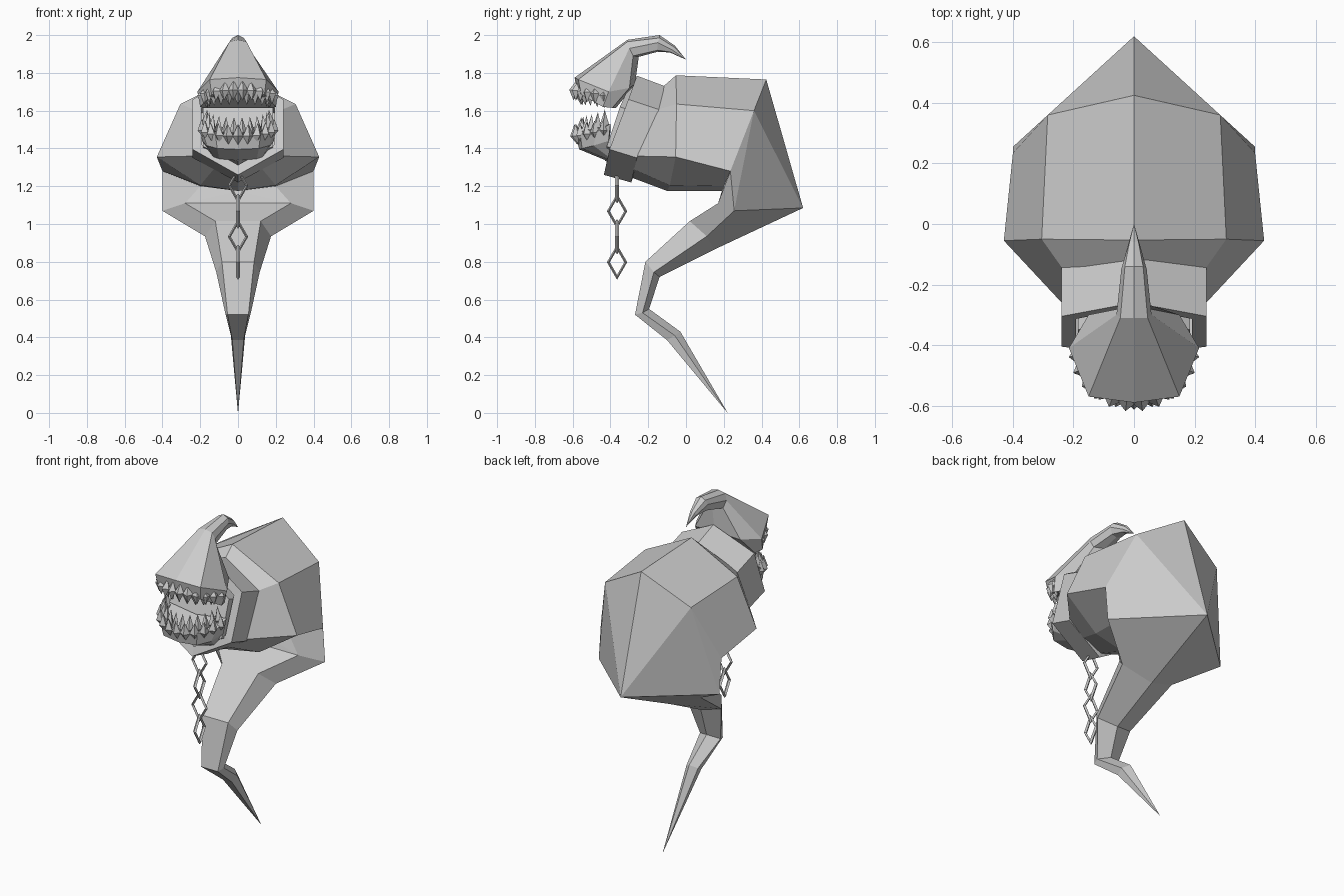
import bpy, bmesh, math
from mathutils import Matrix, Vector

if "Cube" in bpy.data.objects:
    bpy.data.objects.remove(bpy.data.objects["Cube"])

grey = bpy.data.materials.new("stone_grey")
grey.diffuse_color = (0.6, 0.6, 0.6, 1)
grey.use_nodes = True
grey.node_tree.nodes["Principled BSDF"].inputs["Base Color"].default_value = grey.diffuse_color


def finish(bm, name):
    bmesh.ops.remove_doubles(bm, verts=bm.verts, dist=0.0005)
    bmesh.ops.recalc_face_normals(bm, faces=bm.faces)
    me = bpy.data.meshes.new(name)
    bm.to_mesh(me)
    bm.free()
    me.materials.append(grey)
    ob = bpy.data.objects.new(name, me)
    bpy.context.collection.objects.link(ob)
    return ob


def mirrored(half):
    """Full ring from its right half; points on the centre line are not doubled."""
    return half + [(-x, y, z) for x, y, z in reversed(half) if x > 0]


def loft(bm, rings, cap_start=True, cap_end=True):
    loops = [[bm.verts.new(p) for p in r] for r in rings]
    n = len(loops[0])
    for a, b in zip(loops, loops[1:]):
        for i in range(n):
            j = (i + 1) % n
            bm.faces.new((a[i], a[j], b[j], b[i]))
    if cap_start:
        bm.faces.new(loops[0])
    if cap_end:
        bm.faces.new(loops[-1])


def loft_object(name, halves, cap_start=True, cap_end=True):
    bm = bmesh.new()
    loft(bm, [mirrored(h) for h in halves], cap_start, cap_end)
    return finish(bm, name)


# body: neck, shoulder and back rings, then the back shell and curling tail
B, U, W = (0, .425, 1.765), (.285, .36, 1.6), (.4, .235, 1.28)
L, T, F = (.4, .255, 1.07), (0, .62, 1.085), (.28, .17, 1.11)
M, D = (.2, .2, 1.2), (0, .19, 1.175)
bm = bmesh.new()
loft(bm, [mirrored(h) for h in (
    [(0, -.13, 1.72), (.22, -.17, 1.6), (.22, -.28, 1.36), (.12, -.3, 1.3), (0, -.3, 1.25)],
    [(0, -.053, 1.787), (.305, -.05, 1.635), (.43, -.055, 1.355), (.2, -.085, 1.205), (0, -.1, 1.175)],
    [B, U, W, M, D])], cap_end=False)
for s in (1, -1):
    for face in ((B, U, T), (U, L, T), (U, W, L), (W, M, F, L), (M, D, F)):
        bm.faces.new([bm.verts.new((s * x, y, z)) for x, y, z in face])
bm.faces.new([bm.verts.new(p) for p in (D, F, (-F[0], F[1], F[2]))])
loft(bm, [mirrored(h) for h in (
    [F, L, T],
    [(.12, .02, 1.015), (.175, .11, .935), (0, .15, .865)],
    [(.085, -.215, .8), (.115, -.17, .745), (0, -.14, .72)],
    [(.055, -.27, .52), (.068, -.23, .53), (0, -.195, .55)],
    [(.03, -.1, .385), (.038, -.06, .41), (0, -.03, .43)],
    [(.0004, .22, 0), (.0005, .22, .0005), (0, .22, .001)])], cap_start=False)
finish(bm, "body_and_tail")

# collar: hollow tilted hexagonal band
front = [(0, -.26, 1.785), (.24, -.305, 1.66), (.24, -.405, 1.395), (0, -.435, 1.26)]
back = [(0, -.1, 1.725), (.24, -.14, 1.605), (.24, -.26, 1.35), (0, -.29, 1.22)]


def inset(ring, k=.8):
    c = (Vector(ring[0]) + Vector(ring[-1])) / 2
    return [tuple(c + (Vector(p) - c) * k) for p in ring]


loft_object("collar", [front, back, inset(back), inset(front), front], False, False)

# throat: inner neck showing between the jaws
loft_object("throat", [
    [(0, -.3, 1.73), (.185, -.35, 1.62), (.185, -.42, 1.41), (0, -.43, 1.335)],
    [(0, -.14, 1.68), (.185, -.19, 1.57), (.185, -.27, 1.37), (0, -.3, 1.28)]])

# upper head sweeping into a hooked horn
loft_object("upper_head_and_horn", [
    [(0, -.575, 1.69), (.14, -.555, 1.685), (.2, -.44, 1.62), (.185, -.39, 1.615), (0, -.37, 1.615)],
    [(0, -.59, 1.775), (.15, -.57, 1.765), (.215, -.41, 1.7), (.15, -.3, 1.72), (0, -.27, 1.74)],
    [(0, -.31, 1.975), (.045, -.31, 1.965), (.058, -.3, 1.93), (.05, -.28, 1.89), (0, -.25, 1.885)],
    [(0, -.14, 2.0), (.03, -.14, 1.985), (.042, -.15, 1.96), (.03, -.15, 1.92), (0, -.15, 1.912)],
    [(0, -.06, 1.945), (.015, -.06, 1.935), (.02, -.07, 1.92), (.015, -.08, 1.91), (0, -.085, 1.908)],
    [(0, 0, 1.87)] + [(.0003, 0, 1.87)] * 3 + [(0, 0, 1.87)]])

# lower jaw
loft_object("lower_jaw", [
    [(0, -.585, 1.47), (.12, -.56, 1.475), (.19, -.47, 1.49), (.205, -.4, 1.53), (0, -.4, 1.5)],
    [(0, -.565, 1.395), (.11, -.55, 1.4), (.165, -.49, 1.415), (.19, -.41, 1.44), (0, -.405, 1.41)],
    [(0, -.42, 1.335), (.1, -.42, 1.345), (.13, -.41, 1.355), (.15, -.4, 1.38), (0, -.395, 1.34)]])


# teeth: four-sided spikes along an arc, each with a gum end and a tip
def tooth_row(name, count, rx, ry, z_gum, z_mid, z_tip, width, lift, lean):
    bm = bmesh.new()
    for i in range(count):
        t = 2 * i / (count - 1) - 1
        a = math.radians(82) * t
        out = Vector((math.sin(a), -math.cos(a), 0))
        side = Vector((math.cos(a), math.sin(a), 0))
        base = Vector((rx * out.x, -.41 + ry * out.y, lift * t * t))
        up = Vector((0, 0, 1))
        mid = [bm.verts.new(base + up * z_mid + d * width)
               for d in (out, side, -out, -side)]
        gum = bm.verts.new(base + up * z_gum - out * .01)
        tip = bm.verts.new(base + up * z_tip + out * lean)
        for k in range(4):
            bm.faces.new((mid[k], mid[(k + 1) % 4], tip))
            bm.faces.new((mid[(k + 1) % 4], mid[k], gum))
    finish(bm, name)


tooth_row("upper_outer_teeth", 12, .19, .182, 1.76, 1.71, 1.655, .028, -.03, .005)
tooth_row("upper_inner_teeth", 11, .175, .155, 1.73, 1.69, 1.63, .026, -.015, -.01)
tooth_row("lower_outer_teeth", 11, .188, .175, 1.42, 1.465, 1.53, .028, .03, .005)
tooth_row("lower_inner_teeth", 12, .175, .155, 1.45, 1.485, 1.565, .025, .04, -.01)

# chain: diamond links turned a quarter each time
for i in range(4):
    bm = bmesh.new()
    turn = Matrix.Rotation(math.pi / 2 * (i % 2), 4, 'Z')
    place = Matrix.Translation((0, -.365, 1.203 - .135 * i)) @ turn
    rings = []
    for k in range(5):
        a = math.pi / 2 * k
        c, s = math.cos(a), math.sin(a)
        rings.append([place @ Vector((c * (.046 + u * .8), v, s * (.08 + u * 1.3)))
                      for u, v in ((.01, 0), (0, .01), (-.01, 0), (0, -.01))])
    loft(bm, rings, False, False)
    finish(bm, "chain_link")
